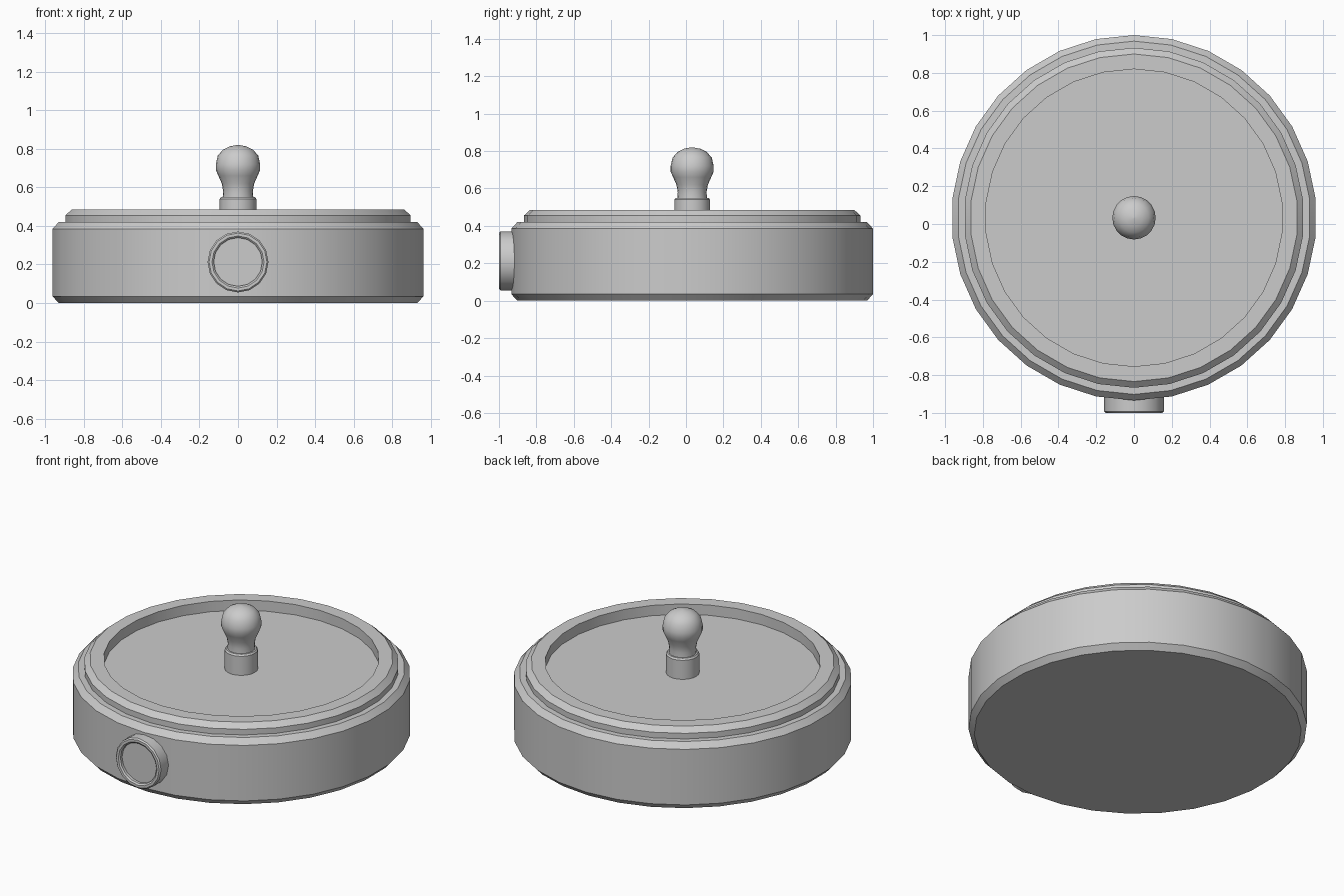
import bpy, math
from mathutils import Matrix

cube = bpy.data.objects.get("Cube")
if cube:
    bpy.data.objects.remove(cube, do_unlink=True)

grey = bpy.data.materials.new("neutral_grey")
grey.use_nodes = True
COLOUR = (0.6, 0.6, 0.6, 1)
grey.diffuse_color = COLOUR
grey.node_tree.nodes["Principled BSDF"].inputs["Base Color"].default_value = COLOUR


def lathe(name, profile, sides, place, sharp):
    """Spin (radius, height) points about z; the open ends are capped."""
    verts, faces = [], []
    for r, z in profile:
        for i in range(sides):
            a = math.tau * i / sides + math.pi / 2
            verts.append((r * math.cos(a), r * math.sin(a), z))
    for k in range(len(profile) - 1):
        for i in range(sides):
            j = (i + 1) % sides
            faces.append((k * sides + i, k * sides + j,
                          (k + 1) * sides + j, (k + 1) * sides + i))
    faces.append(tuple(reversed(range(sides))))
    faces.append(tuple(range(len(verts) - sides, len(verts))))
    mesh = bpy.data.meshes.new(name)
    mesh.from_pydata(verts, [], faces)
    mesh.transform(place)
    mesh.materials.append(grey)
    obj = bpy.data.objects.new(name, mesh)
    bpy.context.collection.objects.link(obj)
    bpy.ops.object.select_all(action='DESELECT')
    obj.select_set(True)
    bpy.context.view_layer.objects.active = obj
    bpy.ops.object.shade_smooth_by_angle(angle=math.radians(sharp))
    return obj


centre = Matrix.Translation((0, 0.033, 0))

# Round body: chamfered drum, stepped rim and sunken top
lathe("round_body", [
    (0.935, 0), (0.967, 0.035), (0.967, 0.385), (0.935, 0.42),
    (0.9, 0.42), (0.9, 0.455), (0.867, 0.485),
    (0.787, 0.485), (0.787, 0.42)], 30, centre, 30)

# Collar under the knob
lathe("knob_collar", [
    (0.095, 0.41), (0.095, 0.54), (0.088, 0.55)], 20, centre, 30)

# Knob: flared neck into a ball
lathe("knob", [
    (0.08, 0.54), (0.077, 0.58), (0.084, 0.62), (0.102, 0.66),
    (0.115, 0.69), (0.115, 0.72), (0.105, 0.765), (0.078, 0.795),
    (0.045, 0.812), (0.004, 0.82)], 20, centre, 45)

# Round port on the front with a raised lip
port = Matrix.Translation((0, 0, 0.213)) @ Matrix.Rotation(math.pi / 2, 4, 'X')
lathe("front_port", [
    (0.158, 0.88), (0.158, 0.992), (0.15, 1), (0.135, 1),
    (0.126, 0.992), (0.126, 0.975)], 16, port, 30)
